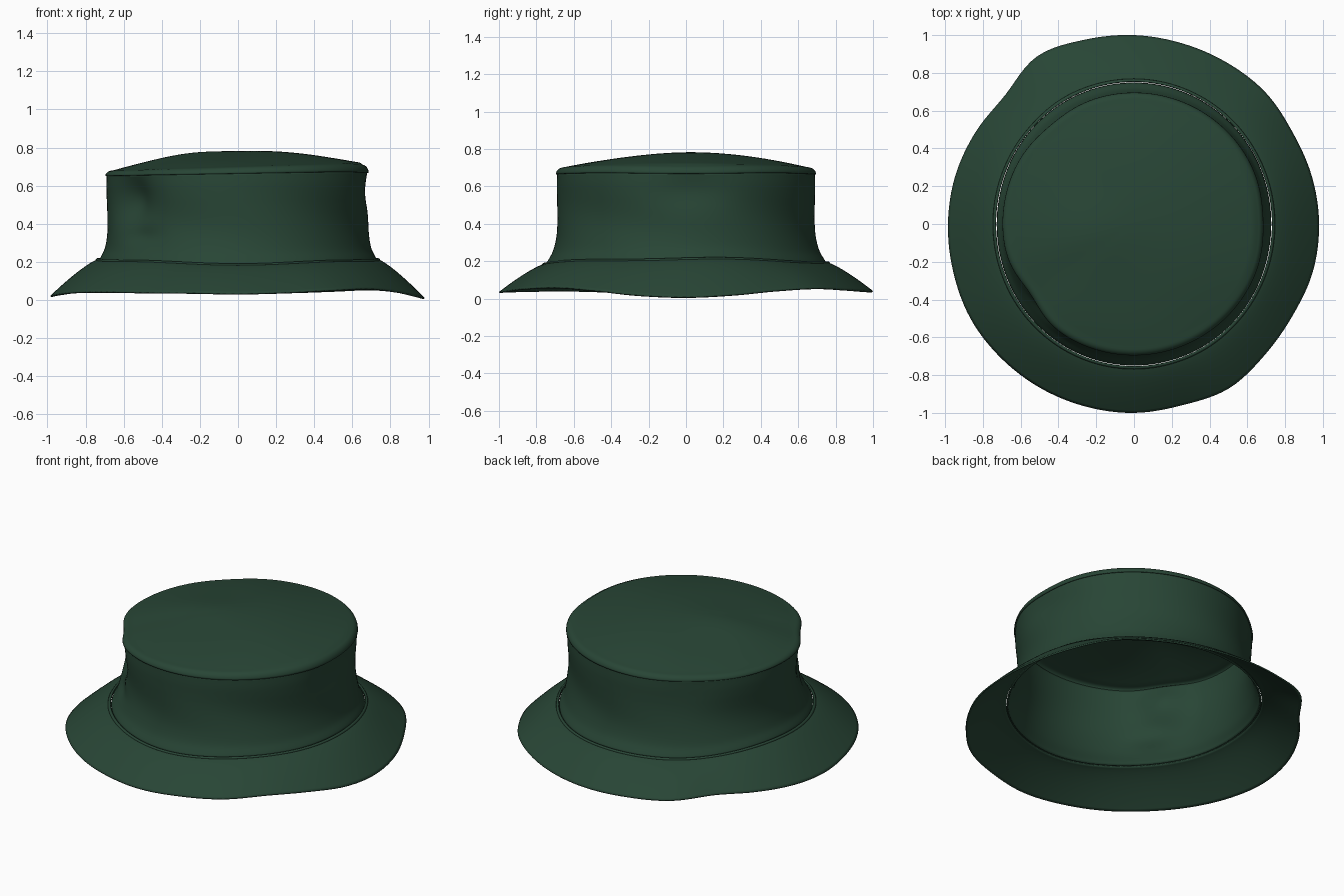
import bpy, bmesh, math
from math import sin, cos, exp, pi, radians

if "Cube" in bpy.data.objects:
    bpy.data.objects.remove(bpy.data.objects["Cube"])

green = bpy.data.materials.new("dark green cloth")
green.diffuse_color = (0.021, 0.060, 0.036, 1)
green.use_nodes = True
green.node_tree.nodes["Principled BSDF"].inputs["Base Color"].default_value = green.diffuse_color
N = 144


def smooth(vals, u, closed=False):
    """Catmull-Rom through evenly spaced values, u in 0..1."""
    n = len(vals)
    x = u * (n if closed else n - 1)
    i = int(math.floor(x))
    if not closed:
        i = min(i, n - 2)
    f = x - i
    g = (lambda k: vals[k % n]) if closed else (lambda k: vals[max(0, min(n - 1, k))])
    a, b, c, d = g(i - 1), g(i), g(i + 1), g(i + 2)
    return b + 0.5 * f * (c - a + f * (2 * a - 5 * b + 4 * c - d + f * (3 * (b - c) + d - a)))


def bump(a, deg, width):
    d = (a - radians(deg) + pi) % (2 * pi) - pi
    return exp(-(d / radians(width)) ** 2)


def gauss(v, centre, width):
    return exp(-((v - centre) / width) ** 2)


def cloth(name, surf, rows, thickness, pole=False):
    """Polar sheet: surf(t, angle) -> radius, height; t grows outward / downward."""
    bm = bmesh.new()
    grid = []
    for j in range(1 if pole else 0, rows + 1):
        ring = []
        for i in range(N):
            a = 2 * pi * i / N
            r, z = surf(j / rows, a)
            ring.append(bm.verts.new((r * cos(a), r * sin(a), z)))
        grid.append(ring)
    for p, q in zip(grid, grid[1:]):
        for i in range(N):
            k = (i + 1) % N
            bm.faces.new((p[i], q[i], q[k], p[k]))
    if pole:
        c = bm.verts.new((0, 0, surf(0, 0)[1]))
        for i in range(N):
            bm.faces.new((c, grid[0][i], grid[0][(i + 1) % N]))
    me = bpy.data.meshes.new(name)
    bm.to_mesh(me)
    bm.free()
    me.materials.append(green)
    for f in me.polygons:
        f.use_smooth = True
    ob = bpy.data.objects.new(name, me)
    bpy.context.collection.objects.link(ob)
    m = ob.modifiers.new("thickness", 'SOLIDIFY')
    m.thickness = thickness
    m.offset = -1
    bpy.context.view_layer.objects.active = ob
    ob.select_set(True)
    bpy.ops.object.shade_smooth_by_angle(angle=radians(50))
    ob.select_set(False)
    return ob


# shared seam heights
def top_seam(a):
    return 0.668 + 0.012 * cos(a) - 0.008 * bump(a, 0, 30)


def base_seam(a):
    return 0.198 + 0.012 * cos(2 * a) + 0.004 * sin(5 * a)


def base_radius(a):
    return 0.728 + 0.022 * sin(a) ** 2


# dents in the crown wall, fading with height
def dent(a, z):
    return (0.075 * bump(a, 214, 13) * gauss(z, 0.53, 0.14)
            + 0.02 * bump(a, 222, 10) * gauss(z, 0.33, 0.05)
            + 0.025 * bump(a, 2, 16) * gauss(z, 0.58, 0.10)
            + 0.012 * bump(a, 130, 14) * gauss(z, 0.62, 0.12)
            + 0.006 * sin(4 * a + 9 * z) * gauss(z, 0.4, 0.15))


# crown wall
WALL = [0.689, 0.690, 0.687, 0.683, 0.681, 0.683, 0.690, 0.703, 0.728]


def wall(t, a):
    zt, zb = top_seam(a), base_seam(a)
    z = zt + (zb - zt) * t
    r = smooth(WALL, t) + (base_radius(a) - 0.728) * t ** 3
    return r - dent(a, z), z


# domed crown top with rounded rim
def top(t, a):
    zs = top_seam(a)
    rim = 0.696 - dent(a, zs)
    if t > 0.8:                       # rolled edge
        k = (t - 0.8) / 0.2 * pi / 2
        r = rim - 0.04 + 0.04 * sin(k)
        return r, zs - 0.004 + (0.036 + 0.008 * cos(a)) * cos(k)
    p = t / 0.8
    r = (rim - 0.04) * p
    x, y = r * cos(a), r * sin(a)
    edge = 0.70 + 0.020 * cos(a) * p
    z = edge + 0.075 * (1 - p ** 2)
    z += (1 - p ** 2) * (0.024 * gauss(x, -0.27, 0.25) * gauss(y, -0.05, 0.22)
                         + 0.006 * sin(7 * x + 4 * y))
    return r, z


# floppy brim
EDGE_R = [.98, .975, .97, .985, .986, .99, 1, 1.01, 1.025, .965, .97, .98,
          .985, .99, 1, 1, 1, 1, 1, .993, 1.005, .98, .97, .98]
EDGE_Z = [.01, .022, .045, .058, .05, .042, .04, .045, .055, .058, .045, .03,
          .022, .03, .042, .045, .042, .04, .036, .042, .055, .062, .045, .02]


def brim(t, a):
    u = a / (2 * pi)
    re, ze = smooth(EDGE_R, u, True), smooth(EDGE_Z, u, True)
    r0, z0 = base_radius(a) + 0.006, base_seam(a) + 0.004
    return r0 + (re - r0) * t, ze + (z0 - ze) * (1 - t ** 1.25)


# thin stitched band on the brim next to the wall
def band(t, a):
    r, z = brim(t * 0.07, a)
    return r - 0.004, z + 0.005 * sin(pi * t) + 0.003


cloth("crown_wall", wall, 36, 0.01)
cloth("crown_top", top, 34, 0.01, pole=True)
cloth("brim", brim, 18, 0.009)
cloth("brim_seam", band, 4, 0.006)
